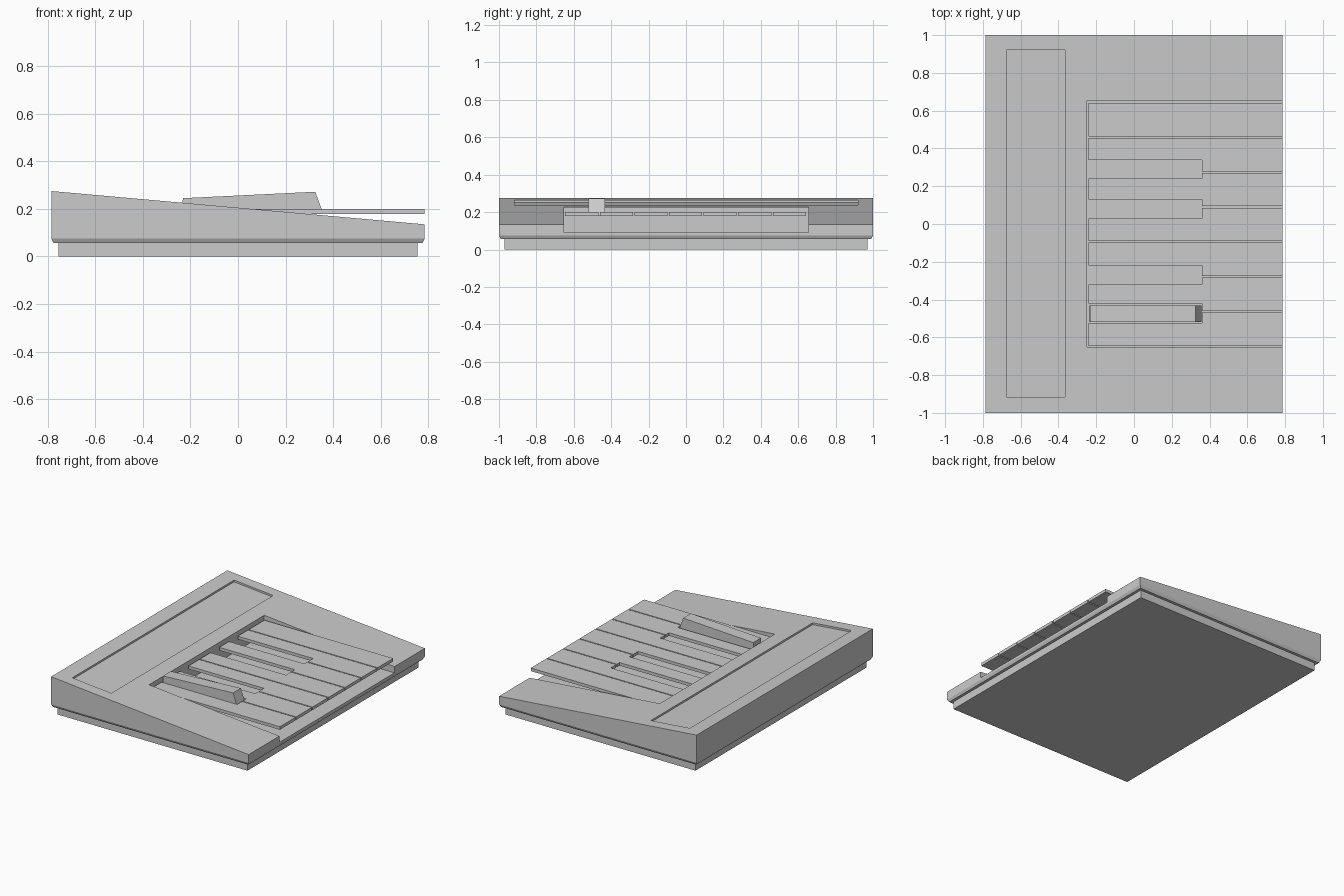
import bpy, bmesh

if "Cube" in bpy.data.objects:
    bpy.data.objects.remove(bpy.data.objects["Cube"])

def top_z(x):
    # sloping top surface of the case
    return 0.205 - x * 0.0892

def finish(name, bm):
    bmesh.ops.recalc_face_normals(bm, faces=bm.faces)
    me = bpy.data.meshes.new(name)
    bm.to_mesh(me)
    bm.free()
    ob = bpy.data.objects.new(name, me)
    bpy.context.collection.objects.link(ob)
    return ob

def loft(name, rings):
    bm = bmesh.new()
    rows = [[bm.verts.new(p) for p in r] for r in rings]
    n = len(rows[0])
    for a, b in zip(rows, rows[1:]):
        for i in range(n):
            j = (i + 1) % n
            bm.faces.new((a[i], a[j], b[j], b[i]))
    bm.faces.new(rows[0])
    bm.faces.new(rows[-1])
    return finish(name, bm)

def ring(x0, x1, y0, y1, zf):
    return [(x, y, zf(x)) for x, y in ((x0, y0), (x1, y0), (x1, y1), (x0, y1))]

def flat(z):
    return lambda x: z

def cut(ob, cutter):
    m = ob.modifiers.new("cut", 'BOOLEAN')
    m.operation = 'DIFFERENCE'
    m.solver = 'EXACT'
    m.object = cutter
    bpy.context.view_layer.objects.active = ob
    bpy.ops.object.modifier_apply(modifier=m.name)
    bpy.data.objects.remove(cutter)

# Base plate
loft("base_plate", [ring(-0.755, 0.755, -0.97, 0.97, flat(z)) for z in (0, 0.058)])

# Wedge case with chamfered lower lip
case = loft("case", [
    ring(-0.775, 0.775, -0.99, 0.99, flat(0.056)),
    ring(-0.785, 0.785, -1, 1, flat(0.075)),
    ring(-0.785, 0.785, -1, 1, top_z)])

# Open-fronted key well and shallow panel recess
cut(case, loft("well_cutter", [ring(-0.25, 0.9, -0.652, 0.655, flat(z)) for z in (0.09, 0.5)]))
cut(case, loft("panel_cutter", [
    ring(-0.675, -0.365, -0.917, 0.92, lambda x, d=d: top_z(x) + d) for d in (-0.013, 0.1)]))

# White keys: (front edges y0, y1) and narrowed rear edges (n0, n1)
rear = [(None, -0.525), (-0.42, -0.32), (-0.22, None), (None, 0.03),
        (0.13, 0.24), (0.34, None), (None, None)]
xb, xn, xf, gap = -0.24, 0.36, 0.785, 0.004
for i, (n0, n1) in enumerate(rear):
    y0 = -0.65 + i * 0.185 + gap
    y1 = y0 + 0.185 - 2 * gap
    pts = [(xf, y0), (xf, y1)]
    pts += [(xn, y1), (xn, n1), (xb, n1)] if n1 is not None else [(xb, y1)]
    pts += [(xb, n0), (xn, n0), (xn, y0)] if n0 is not None else [(xb, y0)]
    loft(f"white_key_{i + 1}", [[(x, y, z) for x, y in pts] for z in (0.178, 0.2)])

# Single raised black key
profile = [(-0.235, 0.178), (0.358, 0.178), (0.355, 0.19), (0.325, 0.272), (-0.232, 0.245)]
loft("black_key", [[(x, y, z) for x, z in profile] for y in (-0.52, -0.432)])
